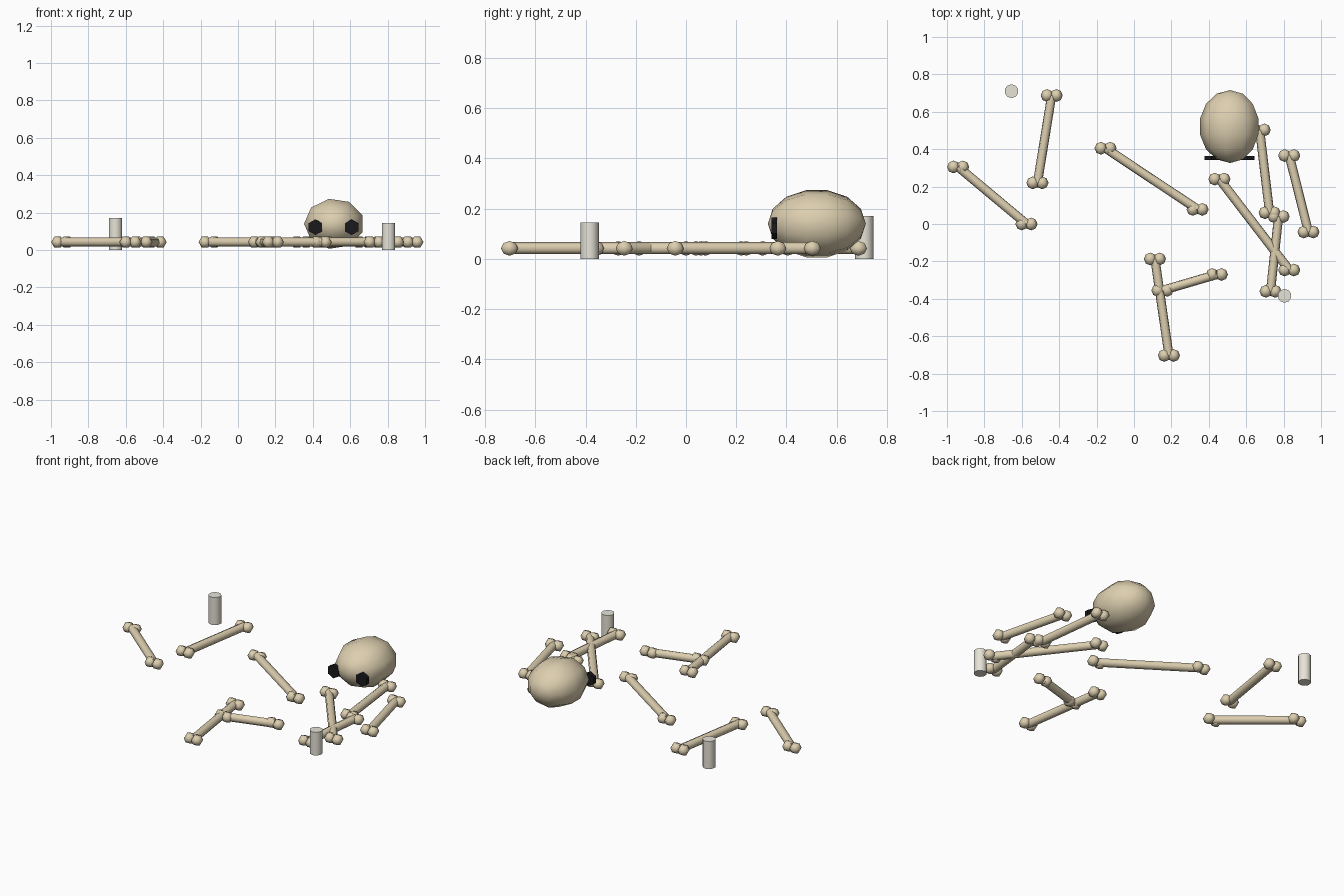
import bpy, bmesh
from math import radians, pi
from mathutils import Matrix, Vector

if "Cube" in bpy.data.objects:
    bpy.data.objects.remove(bpy.data.objects["Cube"])


def material(name, rgb):
    m = bpy.data.materials.new(name)
    m.diffuse_color = (*rgb, 1)
    m.use_nodes = True
    m.node_tree.nodes["Principled BSDF"].inputs["Base Color"].default_value = m.diffuse_color
    return m


BONE = material("bone", (0.72, 0.62, 0.43))
WAX = material("wax", (0.80, 0.77, 0.68))
BLACK = material("socket_black", (0.01, 0.01, 0.012))


def finish(name, bm, mat, smooth=0):
    bmesh.ops.recalc_face_normals(bm, faces=bm.faces)
    me = bpy.data.meshes.new(name)
    bm.to_mesh(me)
    bm.free()
    me.materials.append(mat)
    ob = bpy.data.objects.new(name, me)
    bpy.context.collection.objects.link(ob)
    if smooth:
        bpy.ops.object.select_all(action='DESELECT')
        ob.select_set(True)
        bpy.context.view_layer.objects.active = ob
        bpy.ops.object.shade_smooth_by_angle(angle=radians(smooth))
    return ob


def add_ball(bm, center, size, segments, rings, spin):
    # sphere whose poles lie along y
    mat = (Matrix.Translation(center) @ Matrix.Diagonal((*size, 1))
           @ Matrix.Rotation(radians(90), 4, 'X') @ Matrix.Rotation(spin, 4, 'Z'))
    bmesh.ops.create_uvsphere(bm, u_segments=segments, v_segments=rings, radius=1, matrix=mat)


def add_rod(bm, a, b, radius, sides, spin=0):
    a, b = Vector(a), Vector(b)
    rot = (b - a).to_track_quat('Z', 'Y').to_matrix().to_4x4()
    bmesh.ops.create_cone(bm, cap_ends=True, segments=sides, radius1=radius, radius2=radius,
                          depth=(b - a).length,
                          matrix=Matrix.Translation((a + b) / 2) @ rot @ Matrix.Rotation(spin, 4, 'Z'))


# Scattered long bones: shaft plus two knobs at each end
Z = 0.042
bones = [
    ((-0.94, 0.305), (-0.575, 0.0)),
    ((-0.44, 0.687), (-0.516, 0.22)),
    ((-0.152, 0.405), (0.34, 0.078)),
    ((0.457, 0.24), (0.83, -0.246)),
    ((0.672, 0.503), (0.725, 0.06)),
    ((0.83, 0.366), (0.933, -0.043)),
    ((0.773, 0.04), (0.73, -0.36)),
    ((0.112, -0.187), (0.187, -0.703)),
    ((0.152, -0.355), (0.443, -0.27)),
]
for i, (a, b) in enumerate(bones, 1):
    bm = bmesh.new()
    add_rod(bm, (*a, Z), (*b, Z), 0.025, 7)
    finish(f"bone_shaft_{i}", bm, BONE, 60)
    bm = bmesh.new()
    for x, y in (a, b):
        for off in (-0.025, 0.025):
            add_ball(bm, (x + off, y, Z), (0.034,) * 3, 6, 4, pi / 2)
    finish(f"bone_knobs_{i}", bm, BONE, 60)

# Skull: nine-sided ball stretched front to back
bm = bmesh.new()
add_ball(bm, (0.514, 0.521, 0.14), (0.165, 0.195, 0.139), 9, 7, 0)
# turn so one meridian points to -x
c = Vector((0.514, 0.521, 0.14))
widest = min(bm.verts, key=lambda v: v.co.x)
if abs(widest.co.z - c.z) > 0.005:
    bm.clear()
    add_ball(bm, c, (0.165, 0.195, 0.139), 9, 7, pi / 2)
    if abs(min(v.co.x for v in bm.verts) - (c.x - 0.16)) > 0.005:
        bm.clear()
        add_ball(bm, c, (0.165, 0.195, 0.139), 9, 7, -pi / 2)
finish("skull", bm, BONE, 60)

# Eye sockets: flat hexagonal discs on the face
for side, x in (("left", 0.414), ("right", 0.608)):
    bm = bmesh.new()
    add_rod(bm, (x, 0.341, 0.122), (x, 0.363, 0.122), 0.042, 6)
    finish(f"eye_socket_{side}", bm, BLACK)

# Two candles
for i, (x, y, h) in enumerate(((-0.655, 0.71, 0.171), (0.805, -0.384, 0.144)), 1):
    bm = bmesh.new()
    add_rod(bm, (x, y, 0), (x, y, h), 0.037, 10)
    finish(f"candle_{i}", bm, WAX, 40)
